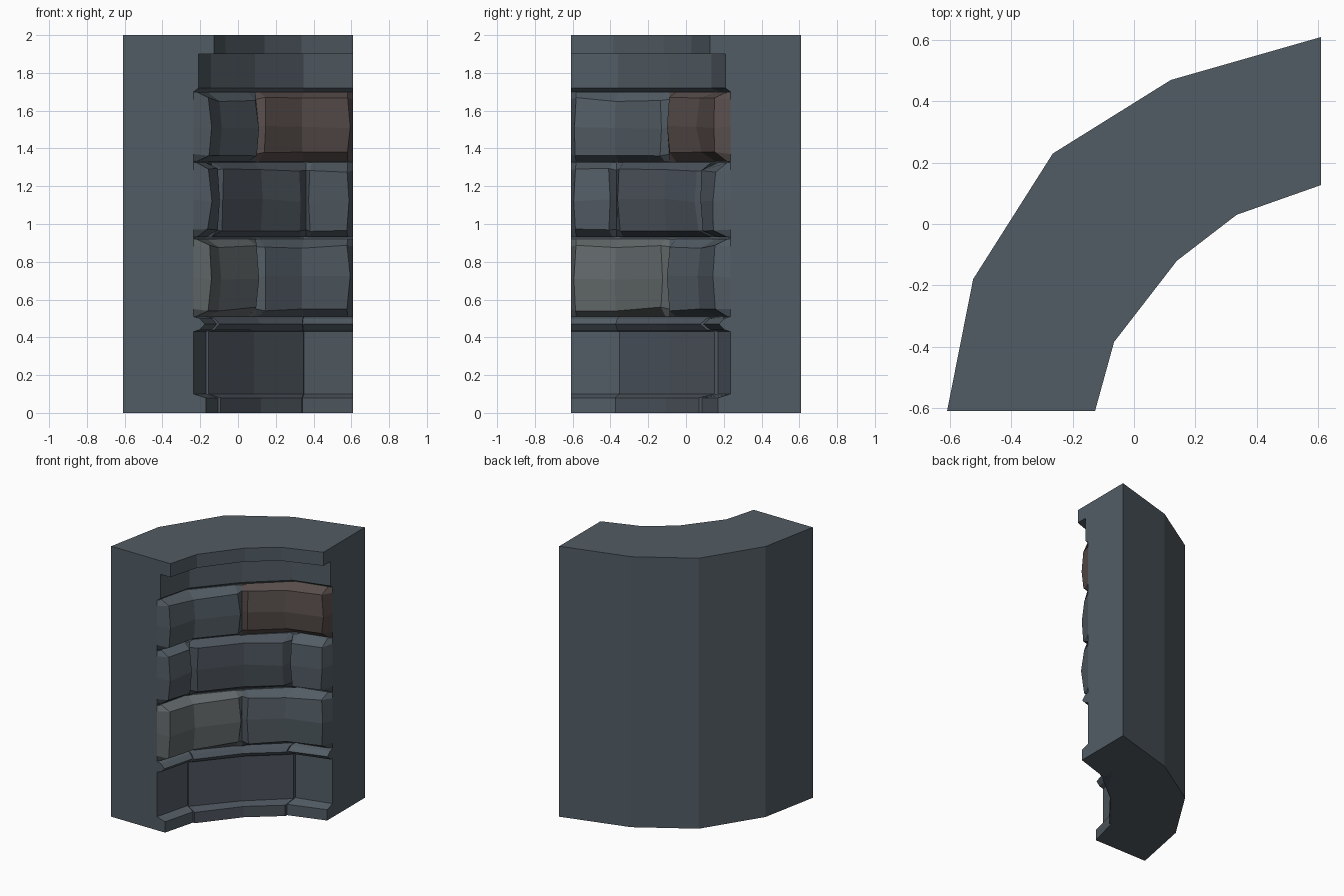
import bpy, bmesh, random
from mathutils import Vector

if "Cube" in bpy.data.objects:
    bpy.data.objects.remove(bpy.data.objects["Cube"])
random.seed(4)

# Plan paths: outer back, recessed wall line, and projecting cap line
OUTER = [(-.61, -.61), (-.525, -.18), (-.265, .23), (.12, .47), (.61, .61)]
WALL = [(-.235, -.61), (-.17, -.35), (.075, -.075), (.35, .17), (.61, .235)]
CAP = [(-.127, -.61), (-.065, -.385), (.14, -.12), (.335, .03), (.61, .127)]


def along(path, t):
    i = min(int(t), 3)
    return Vector(path[i]).lerp(Vector(path[i + 1]), t - i)


def plan(t, s):
    """Plan point at path position t (0..4); s=0 is the wall, s=1 the cap."""
    w = along(WALL, t)
    return w + (along(CAP, t) - w) * s


def material(name, rgb):
    m = bpy.data.materials.new(name)
    m.diffuse_color = (*rgb, 1)
    m.use_nodes = True
    m.node_tree.nodes["Principled BSDF"].inputs["Base Color"].default_value = m.diffuse_color
    return m


SLATE = material("slate", (.085, .108, .128))
DARK = material("dark_slate", (.072, .088, .108))
PALE = material("pale_stone", (.125, .142, .148))
RUST = material("warm_stone", (.098, .076, .072))


def loft(name, rings, mat):
    """Skin closed rings of points and cap both ends."""
    bm = bmesh.new()
    vs = [[bm.verts.new(p) for p in r] for r in rings]
    n = len(rings[0])
    for a, b in zip(vs, vs[1:]):
        for i in range(n):
            j = (i + 1) % n
            bm.faces.new((a[i], a[j], b[j], b[i]))
    bm.faces.new(vs[0])
    bm.faces.new(vs[-1])
    bmesh.ops.recalc_face_normals(bm, faces=bm.faces)
    me = bpy.data.meshes.new(name)
    bm.to_mesh(me)
    bm.free()
    me.materials.append(mat)
    ob = bpy.data.objects.new(name, me)
    bpy.context.collection.objects.link(ob)
    return ob


# Main wall body with plinth, bead, upper band and cap
plinth = [(0, .6), (.08, .6), (.1, 0), (.43, 0), (.44, .3), (.47, .55), (.5, .3), (.51, 0)]
profile = plinth + [(1.7, 0), (1.72, .25), (1.9, .25), (1.9, 1), (2, 1)]
loft("wall_body",
     [[(*plan(t, s), z) for t in range(5)] + [(*p, z) for p in reversed(OUTER)]
      for z, s in profile], SLATE)

# Slightly proud middle block of the plinth
loft("plinth_middle_block",
     [[(*plan(t, s + .13), z) for t in (1, 2, 3)] + [(*plan(t, -.3), z) for t in (3, 2, 1)]
      for z, s in plinth], DARK)


def brick(name, t0, t1, z0, z1, mat):
    """Bevelled stone: rim on the wall, face bowed outward at mid height."""
    e0, e1 = t0 == 0, t1 == 4
    inner = [t for t in (1, 2, 3) if t0 + .15 < t < t1 - .15]
    ts = [t0, t0 + .11] + inner + [t1 - .11, t1]
    n = len(ts)
    bow = .04
    rows = [(z0, 0), (z0 + .04, 1), ((z0 + z1) / 2, 2), (z1 - .04, 1), (z1, 0)]
    rings = []
    for z, kind in rows:
        ring = []
        for i, t in enumerate(ts):
            end = i in (0, n - 1)
            if end:
                s = 0 if (i == 0 and e0) or (i == n - 1 and e1) else .3
                dz = 0
            elif kind == 0:
                s, dz = .08, 0
            else:
                s = (.68 if kind == 1 else .8) + random.uniform(-.06, .06)
                dz = random.uniform(-.012, .012)
                if i in (1, n - 2):
                    t += (bow if i > 1 else -bow) * (kind == 2) + random.uniform(-.015, .015)
            ring.append((*plan(t, s), z + dz))
        ring += [(*plan(t, -.25), z) for t in reversed(ts)]
        rings.append(ring)
    loft(name, rings, mat)


# Three courses of stones with staggered joints
courses = [
    (.51, .92, [0, 2, 4], [PALE, SLATE]),
    (.93, 1.325, [0, .97, 3.05, 4], [SLATE, DARK, SLATE]),
    (1.33, 1.7, [0, 2, 4], [SLATE, RUST]),
]
for c, (z0, z1, joints, mats) in enumerate(courses):
    for k, mat in enumerate(mats):
        brick(f"stone_course{c + 1}_{k + 1}", joints[k], joints[k + 1], z0, z1, mat)
